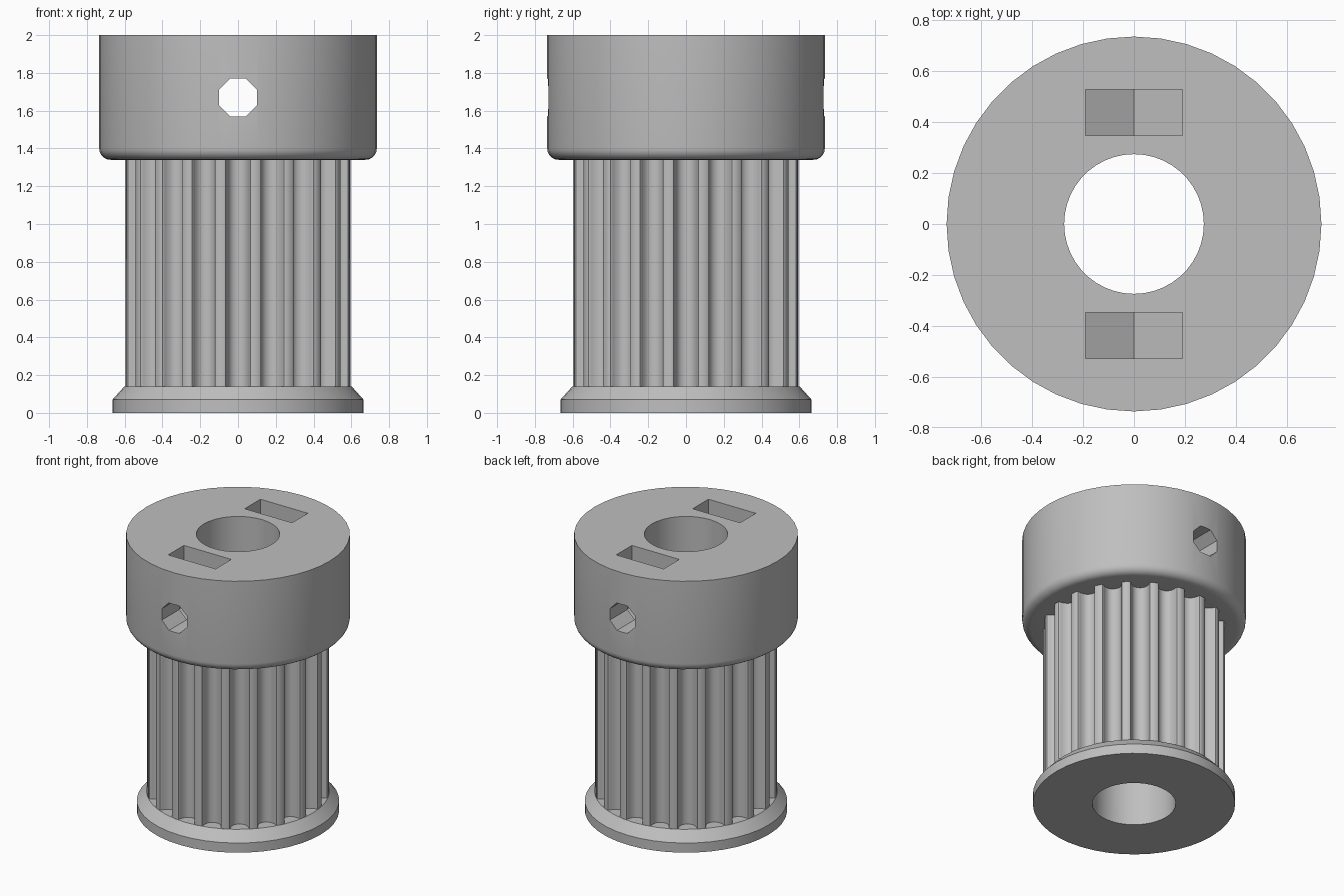
import bpy, bmesh
from math import pi, sin, cos, radians
from mathutils import Matrix

if "Cube" in bpy.data.objects:
    bpy.data.objects.remove(bpy.data.objects["Cube"])

SEGMENTS = 44
TEETH = 20
BARREL_R = 0.6
HUB_R = 0.735
HUB_BOTTOM = 1.34
HOLE_Z = 1.67

metal = bpy.data.materials.new("grey metal")
metal.use_nodes = True
grey = (0.52, 0.52, 0.52, 1)
metal.diffuse_color = grey
metal.node_tree.nodes["Principled BSDF"].inputs["Base Color"].default_value = grey


def loft(name, rings, matrix=Matrix()):
    """Solid through a stack of rings of 3D points, capped at both ends."""
    bm = bmesh.new()
    loops = [[bm.verts.new(p) for p in ring] for ring in rings]
    count = len(loops[0])
    for low, high in zip(loops, loops[1:]):
        for i in range(count):
            j = (i + 1) % count
            bm.faces.new((low[i], low[j], high[j], high[i]))
    bm.faces.new(loops[0][::-1])
    bm.faces.new(loops[-1])
    bm.transform(matrix)
    bmesh.ops.recalc_face_normals(bm, faces=bm.faces)
    mesh = bpy.data.meshes.new(name)
    bm.to_mesh(mesh)
    bm.free()
    mesh.materials.append(metal)
    obj = bpy.data.objects.new(name, mesh)
    bpy.context.collection.objects.link(obj)
    return obj


def circle(r, n=SEGMENTS, turn=0.0):
    return [(r * cos(2 * pi * i / n + turn), r * sin(2 * pi * i / n + turn)) for i in range(n)]


def lathe(name, profile):
    return loft(name, [[(x, y, z) for x, y in circle(r)] for r, z in profile])


def prism(name, outline, low, high, matrix=Matrix()):
    return loft(name, [[(x, y, z) for x, y in outline] for z in (low, high)], matrix)


def combine(target, other, operation):
    mod = target.modifiers.new(operation.lower(), "BOOLEAN")
    mod.operation = operation
    mod.solver = "EXACT"
    mod.object = other
    bpy.context.view_layer.objects.active = target
    bpy.ops.object.modifier_apply(modifier=mod.name)
    bpy.data.objects.remove(other)


# Toothed barrel: rounded belt groove repeated around the axis
half = [(0.075, 0), (0.065, 0.004), (0.060, 0.013), (0.058, 0.024), (0.055, 0.034),
        (0.050, 0.044), (0.045, 0.054), (0.036, 0.064), (0.025, 0.071), (0.013, 0.075)]
groove = [(-w, d) for w, d in half] + [(0, 0.077)] + half[::-1]
rim = (BARREL_R ** 2 - half[0][0] ** 2) ** 0.5
outline = []
for k in range(TEETH):
    a = 2 * pi * k / TEETH
    for w, d in groove:
        r = rim - d
        outline.append((r * cos(a) - w * sin(a), r * sin(a) + w * cos(a)))
    tip = a + pi / TEETH
    outline.append((BARREL_R * cos(tip), BARREL_R * sin(tip)))
pulley = prism("toothed_pulley", outline, 0.04, 1.5)

# Retaining flange with a chamfered rim
flange = lathe("flange", [(0.665, 0), (0.665, 0.07), (0.602, 0.14)])
combine(pulley, flange, "UNION")

# Hub with a rounded lower edge
fillet = 0.06
profile = [(HUB_R - fillet + fillet * sin(radians(t)), HUB_BOTTOM + fillet - fillet * cos(radians(t)))
           for t in range(0, 91, 15)]
hub = lathe("hub", profile + [(HUB_R, 2)])
combine(pulley, hub, "UNION")

# Shaft bore
combine(pulley, prism("bore", circle(0.274), -0.2, 2.2), "DIFFERENCE")

# Set screw hole straight through the hub
along_y = Matrix.Rotation(pi / 2, 4, "X")
octagon = [(x, y + HOLE_Z) for x, y in circle(0.1 / cos(pi / 8), 8, pi / 8)]
combine(pulley, prism("screw_hole", octagon, -1, 1, along_y), "DIFFERENCE")

# Nut slots, open at the top with a pointed floor
slot = [(-0.19, 2.1), (-0.19, 1.56), (0, 1.45), (0.19, 1.56), (0.19, 2.1)]
for side in (-1, 1):
    near, far = sorted((side * 0.348, side * 0.528))
    combine(pulley, prism("nut_slot", slot, near, far, along_y), "DIFFERENCE")

bpy.ops.object.select_all(action="DESELECT")
pulley.select_set(True)
bpy.context.view_layer.objects.active = pulley
bpy.ops.object.shade_smooth_by_angle(angle=radians(30))
